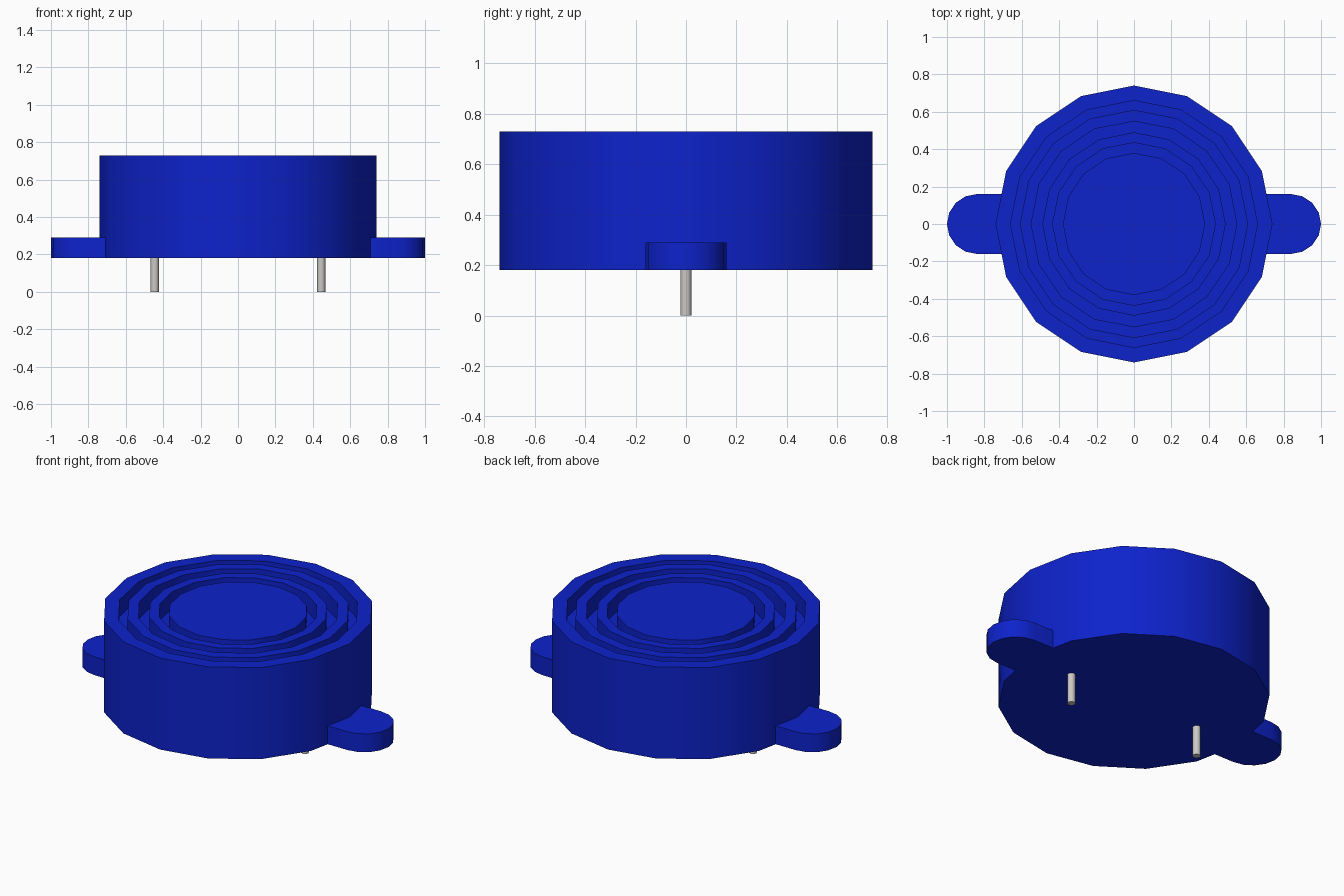
import bpy, bmesh, math
from mathutils import Vector

cube = bpy.data.objects.get("Cube")
if cube:
    bpy.data.objects.remove(cube, do_unlink=True)


def material(name, rgb):
    m = bpy.data.materials.new(name)
    m.use_nodes = True
    m.diffuse_color = (*rgb, 1)
    bsdf = next(n for n in m.node_tree.nodes if n.type == 'BSDF_PRINCIPLED')
    bsdf.inputs["Base Color"].default_value = (*rgb, 1)
    return m


BLUE = material("blue plastic", (0.004, 0.016, 0.6))
METAL = material("pin metal", (0.6, 0.58, 0.56))


def finish(bm, name, mat):
    """Turn a bmesh into a shaded, coloured object."""
    bmesh.ops.recalc_face_normals(bm, faces=bm.faces[:])
    mesh = bpy.data.meshes.new(name)
    bm.to_mesh(mesh)
    bm.free()
    mesh.materials.append(mat)
    ob = bpy.data.objects.new(name, mesh)
    bpy.context.collection.objects.link(ob)
    bpy.ops.object.select_all(action='DESELECT')
    ob.select_set(True)
    bpy.context.view_layer.objects.active = ob
    bpy.ops.object.shade_smooth_by_angle(angle=math.radians(31))
    return ob


def lathe(name, profile, sides, mat, centre=(0, 0, 0)):
    """Revolve (radius, height) points about z; both ends get a flat cap."""
    bm = bmesh.new()
    rings = []
    for r, z in profile:
        angles = [2 * math.pi * i / sides for i in range(sides)]
        rings.append([bm.verts.new(Vector(centre) + Vector(
            (r * math.cos(a), r * math.sin(a), z))) for a in angles])
    for lo, hi in zip(rings, rings[1:]):
        for i in range(sides):
            j = (i + 1) % sides
            bm.faces.new((lo[i], lo[j], hi[j], hi[i]))
    bm.faces.new(rings[0][::-1])
    bm.faces.new(rings[-1])
    return finish(bm, name, mat)


# Sixteen-sided housing with three concentric grooves in its top
R, BASE, TOP, FLOOR = 0.74, 0.18, 0.73, 0.63
profile = [(R, BASE), (R, TOP)]
for outer, inner in ((0.66, 0.61), (0.55, 0.49), (0.435, 0.38)):
    profile += [(outer, TOP), (outer, FLOOR), (inner, FLOOR), (inner, TOP)]
lathe("housing", profile, 16, BLUE)

# Rounded mounting tabs that meet the housing facets, and a pin on each side
W, TAB_TOP = 0.16, 0.29
for side, label in ((1, "left"), (-1, "right")):
    outline = [(0.708, W), (R, 0), (0.708, -W)]
    for i in range(9):
        a = math.pi * (i / 8 - 0.5)
        outline.append((0.84 + W * math.cos(a), W * math.sin(a)))
    bm = bmesh.new()
    base = bm.faces.new([bm.verts.new((side * x, y, BASE)) for x, y in outline])
    ext = bmesh.ops.extrude_face_region(bm, geom=[base], use_keep_orig=True)
    bmesh.ops.translate(bm, vec=(0, 0, TAB_TOP - BASE),
                        verts=[g for g in ext["geom"] if isinstance(g, bmesh.types.BMVert)])
    finish(bm, label + "_mounting_tab", BLUE)

    lathe(label + "_pin", [(0.022, 0), (0.022, BASE)], 12, METAL, (side * 0.445, 0, 0))
